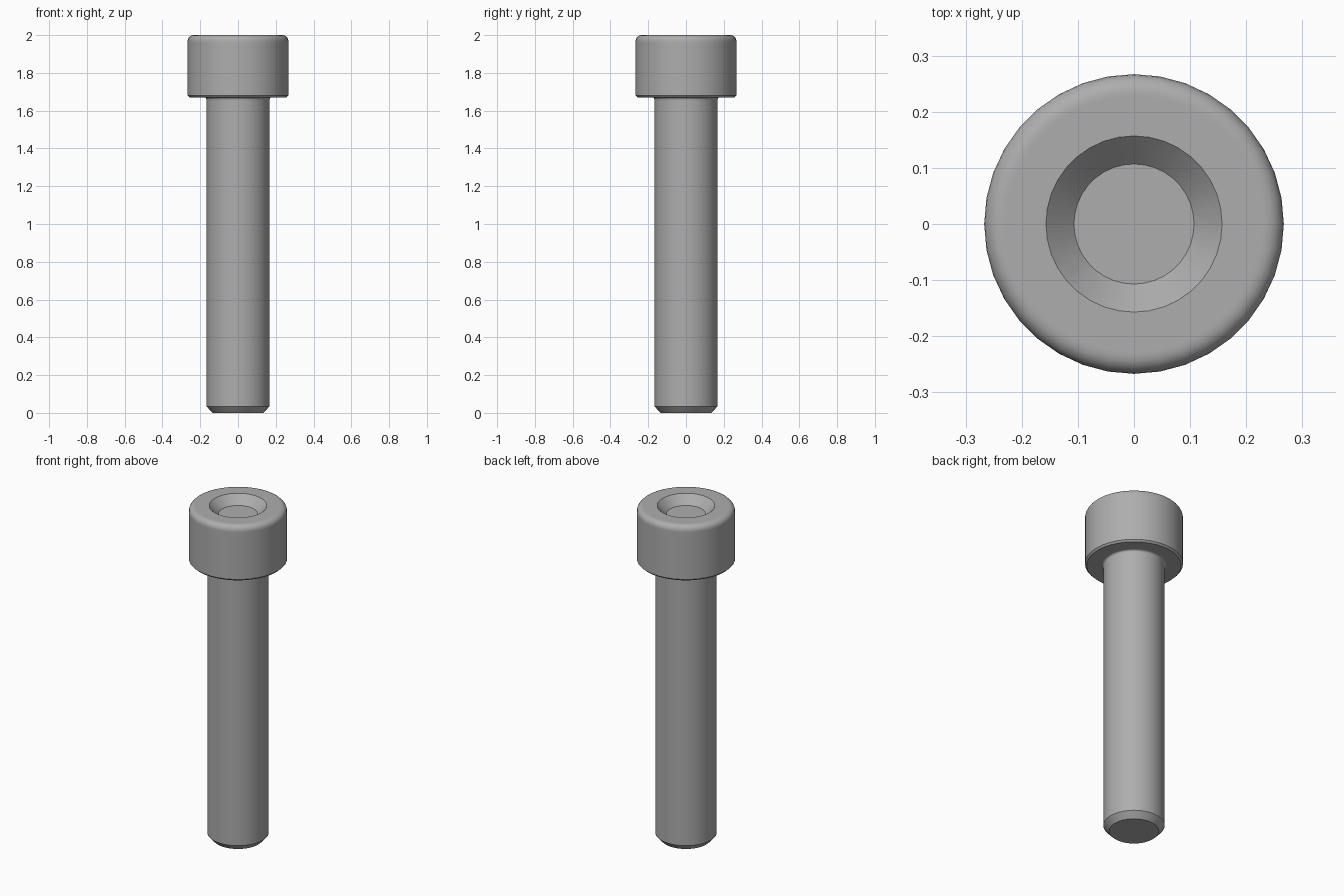
import bpy, bmesh
from math import radians, sin, cos, pi
from mathutils import Vector, Matrix

cube = bpy.data.objects.get("Cube")
if cube:
    bpy.data.objects.remove(cube, do_unlink=True)

SEGMENTS = 36
HEAD_R, SHANK_R, TIP_R = 0.267, 0.167, 0.135
HEAD_BASE, TOP = 1.67, 2.0
SOCKET_R = 0.157

steel = bpy.data.materials.new("plain_steel")
steel.use_nodes = True
grey = (0.42, 0.42, 0.42, 1)
steel.diffuse_color = grey
steel.node_tree.nodes["Principled BSDF"].inputs["Base Color"].default_value = grey


def make_object(name, bm):
    bmesh.ops.recalc_face_normals(bm, faces=bm.faces)
    mesh = bpy.data.meshes.new(name)
    bm.to_mesh(mesh)
    bm.free()
    mesh.materials.append(steel)
    obj = bpy.data.objects.new(name, mesh)
    bpy.context.collection.objects.link(obj)
    return obj


def lathe(name, profile):
    """Turn (radius, height) points around z; the ends are capped."""
    bm = bmesh.new()
    verts = [bm.verts.new((r, 0, z)) for r, z in profile]
    edges = [bm.edges.new(pair) for pair in zip(verts, verts[1:])]
    bmesh.ops.spin(bm, geom=verts + edges, cent=(0, 0, 0), axis=(0, 0, 1),
                   angle=2 * pi, steps=SEGMENTS)
    bmesh.ops.remove_doubles(bm, verts=bm.verts, dist=1e-5)
    bmesh.ops.holes_fill(bm, edges=[e for e in bm.edges if e.is_boundary], sides=0)
    return make_object(name, bm)


def arc(cx, cz, radius, start, end, steps=5):
    angles = [radians(start + (end - start) * i / steps) for i in range(steps + 1)]
    return [(cx + radius * cos(a), cz + radius * sin(a)) for a in angles]


def boolean(target, tool, operation):
    mod = target.modifiers.new(operation, 'BOOLEAN')
    mod.object, mod.operation, mod.solver = tool, operation, 'EXACT'
    bpy.context.view_layer.objects.active = target
    bpy.ops.object.modifier_apply(modifier=mod.name)
    bpy.data.objects.remove(tool, do_unlink=True)


# Shank with chamfered tip, neck fillet, and head with rounded top rim
FILLET, ROUND, BEVEL = 0.012, 0.032, 0.01
profile = [(TIP_R, 0), (SHANK_R, 0.035), (SHANK_R, HEAD_BASE - 0.02)]
profile += arc(SHANK_R + FILLET, HEAD_BASE - FILLET, FILLET, 180, 90, 4)
profile += [(SHANK_R + 0.02, HEAD_BASE), (HEAD_R - BEVEL, HEAD_BASE),
            (HEAD_R, HEAD_BASE + BEVEL), (HEAD_R, TOP - ROUND - 0.01)]
profile += arc(HEAD_R - ROUND, TOP - ROUND, ROUND, 0, 90)
profile += [(HEAD_R - ROUND - 0.008, TOP)]
screw = lathe("socket_head_screw", profile)

# Hexagonal socket with a conical drilled floor
bm = bmesh.new()
bmesh.ops.create_cone(bm, cap_ends=True, segments=6, radius1=SOCKET_R - 0.0005,
                      radius2=SOCKET_R - 0.0005, depth=0.8,
                      matrix=Matrix.Translation((0, 0, TOP - 0.1))
                      @ Matrix.Rotation(radians(30), 4, 'Z'))
# Turn the hexagon so that two corners lie on the x axis
corner = max(bm.verts, key=lambda v: v.co.x).co
if abs(corner.y) > 0.01:
    bmesh.ops.rotate(bm, verts=bm.verts, cent=Vector(), matrix=Matrix.Rotation(radians(30), 3, 'Z'))
hexagon = make_object("hex_cutter", bm)
drill = lathe("drill_cutter", [(0.02, 1.75), (0.2, 1.854), (0.2, TOP + 0.1)])
boolean(hexagon, drill, 'INTERSECT')
boolean(screw, hexagon, 'DIFFERENCE')

# Countersunk mouth of the socket
sink = lathe("countersink_cutter", [(SOCKET_R - 0.05, TOP - 0.05), (SOCKET_R + 0.05, TOP + 0.05)])
boolean(screw, sink, 'DIFFERENCE')

# Smooth shading with crisp machined edges
bpy.ops.object.select_all(action='DESELECT')
screw.select_set(True)
bpy.context.view_layer.objects.active = screw
bpy.ops.object.shade_smooth_by_angle(angle=radians(25))
